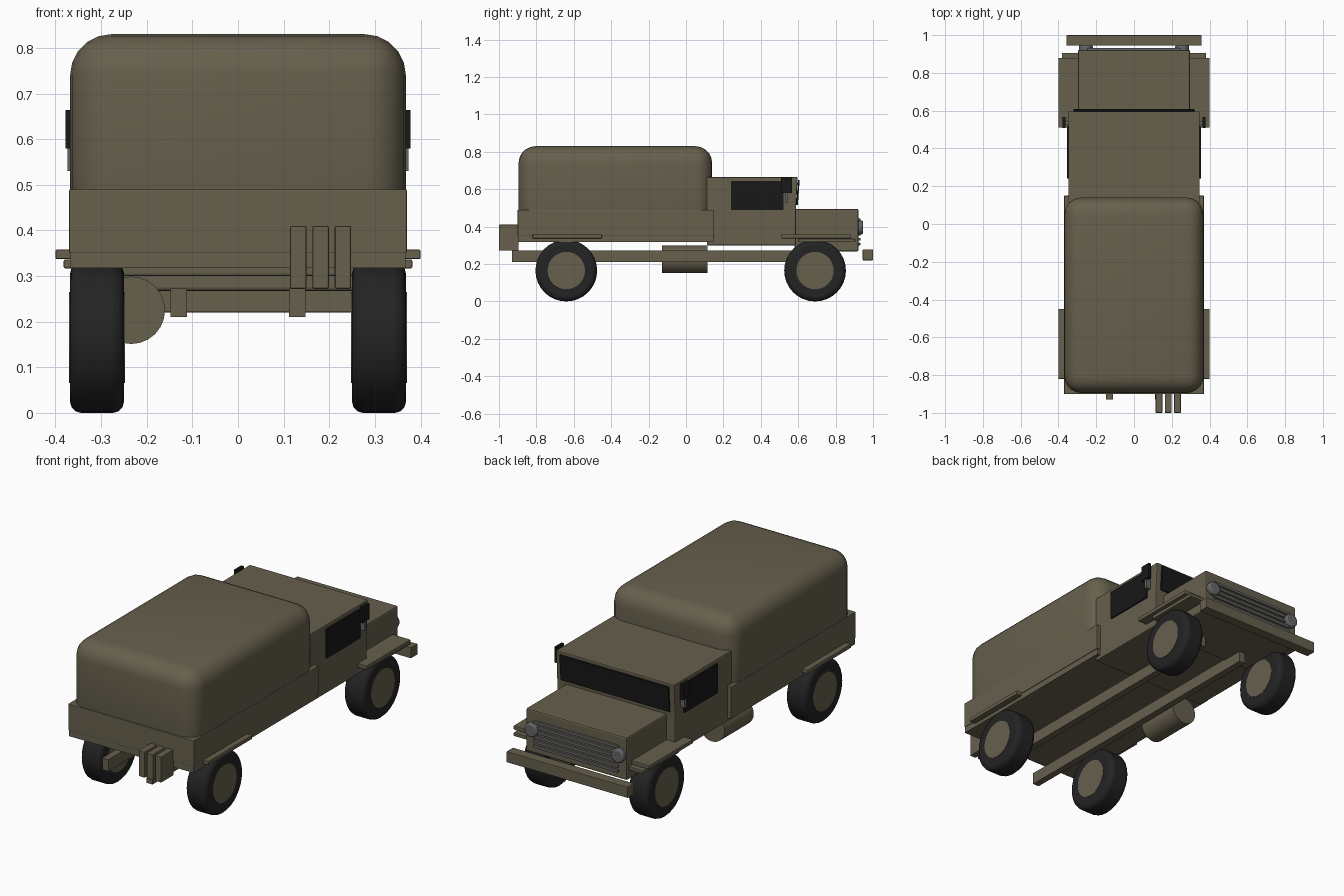
import bpy, math

if "Cube" in bpy.data.objects:
    bpy.data.objects.remove(bpy.data.objects["Cube"])


def material(name, rgb):
    m = bpy.data.materials.new(name)
    m.diffuse_color = (*rgb, 1)
    m.use_nodes = True
    m.node_tree.nodes["Principled BSDF"].inputs["Base Color"].default_value = m.diffuse_color
    return m


OLIVE = material("olive_paint", (0.132, 0.115, 0.073))
RUBBER = material("black_rubber", (0.017, 0.017, 0.017))
GLASS = material("dark_glass", (0.009, 0.009, 0.009))
METAL = material("grey_metal", (0.13, 0.13, 0.135))


def finish(ob, name, mat, bevel=0, segments=2):
    ob.name = name
    ob.data.materials.append(mat)
    if bevel:
        mod = ob.modifiers.new("Bevel", "BEVEL")
        mod.width, mod.segments = bevel, segments
        mod.limit_method = "ANGLE"
    return ob


def box(name, x, y, z, mat=OLIVE, bevel=0, segments=2):
    """Box from (min, max) spans on each axis."""
    spans = (x, y, z)
    bpy.ops.mesh.primitive_cube_add(size=1, location=[(a + b) / 2 for a, b in spans])
    ob = bpy.context.object
    ob.scale = [b - a for a, b in spans]
    bpy.ops.object.transform_apply(location=False, rotation=False, scale=True)
    return finish(ob, name, mat, bevel, segments)


def pair(name, x, y, z, mat=OLIVE, bevel=0):
    """The same box on both sides of the truck."""
    box(name + "_right", x, y, z, mat, bevel)
    box(name + "_left", (-x[1], -x[0]), y, z, mat, bevel)


def cylinder(name, loc, r, depth, axis, mat, bevel=0, sides=32, segments=2):
    rot = (0, math.pi / 2, 0) if axis == "x" else (math.pi / 2, 0, 0)
    bpy.ops.mesh.primitive_cylinder_add(vertices=sides, radius=r, depth=depth,
                                        location=loc, rotation=rot)
    bpy.ops.object.shade_smooth_by_angle(angle=math.radians(35))
    return finish(bpy.context.object, name, mat, bevel, segments)


# Cargo canopy with soft rounded edges
canopy = box("cargo_canopy", (-0.368, 0.368), (-0.895, 0.14), (0.40, 0.83), OLIVE, 0.09, 5)
for p in canopy.data.polygons:
    p.use_smooth = True

# Cargo bed and its floor
box("cargo_bed", (-0.37, 0.37), (-0.90, 0.15), (0.35, 0.49), OLIVE, 0.003)
box("bed_floor", (-0.367, 0.367), (-0.898, 0.147), (0.318, 0.352))

# Cab: side profile with a slightly forward-leaning windscreen post, extruded across
profile = [(0.112, 0.30), (0.588, 0.30), (0.588, 0.49), (0.597, 0.665), (0.112, 0.665)]
n = len(profile)
verts = [(s * 0.348, y, z) for s in (-1, 1) for y, z in profile]
faces = [tuple(range(n))[::-1], tuple(range(n, 2 * n))]
faces += [(i, (i + 1) % n, (i + 1) % n + n, i + n) for i in range(n)]
mesh = bpy.data.meshes.new("cab")
mesh.from_pydata(verts, [], faces)
cab = bpy.data.objects.new("cab", mesh)
bpy.context.collection.objects.link(cab)
finish(cab, "cab", OLIVE, 0.005)

# Hood
box("hood", (-0.297, 0.297), (0.58, 0.922), (0.267, 0.495), OLIVE, 0.008)

# Windows and windscreen
pair("door_window", (0.347, 0.356), (0.24, 0.52), (0.49, 0.645), GLASS)
screen = box("windscreen", (-0.32, 0.32), (0.594, 0.603), (0.515, 0.65), GLASS)
screen.rotation_euler.x = -math.radians(4)

# Mirrors on short stalks
pair("mirror", (0.362, 0.378), (0.508, 0.566), (0.58, 0.664), GLASS)
pair("mirror_stalk", (0.347, 0.374), (0.528, 0.545), (0.53, 0.59), METAL)

# Fenders
pair("rear_fender", (0.36, 0.40), (-0.82, -0.45), (0.337, 0.358), OLIVE, 0.003)
pair("front_fender", (0.28, 0.40), (0.51, 0.88), (0.337, 0.358), OLIVE, 0.003)
pair("fender_support", (0.28, 0.382), (0.60, 0.905), (0.317, 0.336), OLIVE, 0.003)

# Grille bars and headlights
for i in range(6):
    z = 0.30 + i * 0.026
    box(f"grille_bar_{i}", (-0.25, 0.25), (0.918, 0.932), (z, z + 0.014), METAL, 0.002)
for side, label in ((1, "right"), (-1, "left")):
    cylinder(f"headlight_{label}", (side * 0.255, 0.93, 0.395), 0.037, 0.034, "y",
             METAL, 0.008, 20)

# Front bumper and frame rails
box("front_bumper", (-0.357, 0.357), (0.945, 1.0), (0.22, 0.278), OLIVE, 0.003)
pair("frame_rail", (0.112, 0.148), (-0.93, 0.70), (0.21, 0.273))

# Fuel tank on the left
cylinder("fuel_tank", (-0.234, -0.007, 0.225), 0.074, 0.245, "y", OLIVE, 0, 24)

# Fuel cans on the tailgate
for i in range(3):
    x = 0.114 + i * 0.049
    box(f"fuel_can_{i}", (x, x + 0.036), (-1.0, -0.895), (0.272, 0.41), OLIVE, 0.004)

# Wheels: rounded tyre with a hub disc on both faces
for side, s_label in ((1, "right"), (-1, "left")):
    for y, y_label in ((-0.64, "rear"), (0.69, "front")):
        loc = (side * 0.309, y, 0.165)
        cylinder(f"{y_label}_{s_label}_tyre", loc, 0.165, 0.118, "x", RUBBER, 0.024, 32, 3)
        cylinder(f"{y_label}_{s_label}_hub", loc, 0.1, 0.122, "x", OLIVE)
